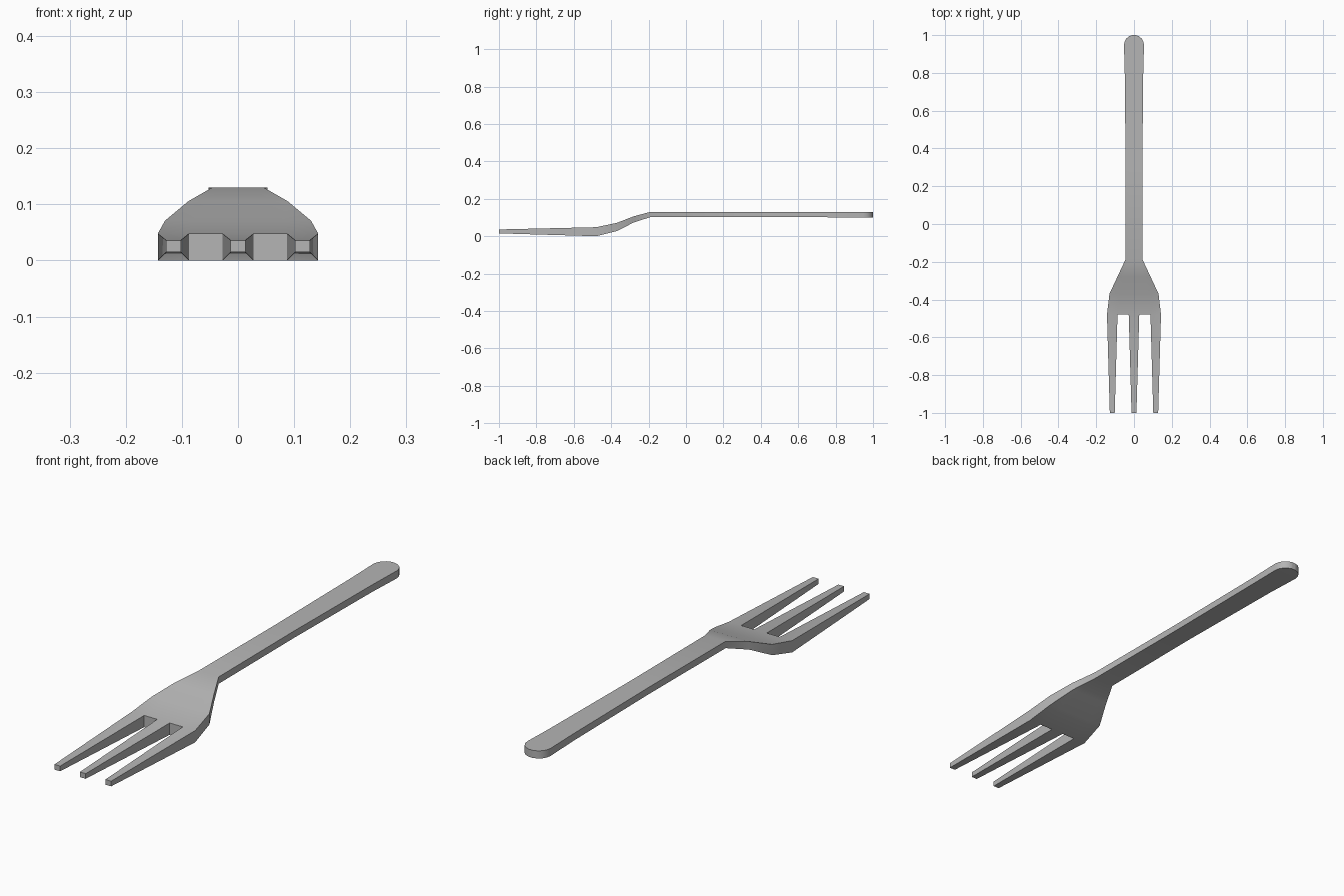
import bpy
import bmesh
from math import sin, cos, radians

cube = bpy.data.objects.get("Cube")
if cube:
    bpy.data.objects.remove(cube, do_unlink=True)

metal = bpy.data.materials.new("brushed_grey_metal")
metal.use_nodes = True
GREY = (0.46, 0.46, 0.46, 1)
metal.diffuse_color = GREY
shader = metal.node_tree.nodes["Principled BSDF"]
shader.inputs["Base Color"].default_value = GREY
shader.inputs["Roughness"].default_value = 0.5

# Columns across the head: tine, gap, tine, gap, tine (fractions of half width)
COLUMNS = [-1, -0.61, -0.195, 0.195, 0.61, 1]

# Stations along the body: y, half width, bottom z, top z
stations = [
    (-0.48, 0.143, 0.0, 0.048),
    (-0.37, 0.13, 0.027, 0.071),
    (-0.28, 0.088, 0.073, 0.106),
    (-0.19, 0.046, 0.102, 0.13),
    (0.3, 0.044, 0.102, 0.13),
    (0.8, 0.049, 0.101, 0.13),
]
# Rounded handle end
for a in (0, 20, 40, 60, 80):
    t = radians(a)
    stations.append((0.947 + 0.053 * sin(t) / sin(radians(80)),
                     0.053 * cos(t), 0.099, 0.13))

bm = bmesh.new()


def ring(y, half, low, high):
    """Lower and upper rows of vertices at one station."""
    return [[bm.verts.new((c * half, y, z)) for c in COLUMNS] for z in (low, high)]


rows = [ring(*s) for s in stations]
last = len(COLUMNS) - 1

# Top, bottom and side skins
for (lo_a, hi_a), (lo_b, hi_b) in zip(rows, rows[1:]):
    for i in range(last):
        bm.faces.new((hi_a[i], hi_a[i + 1], hi_b[i + 1], hi_b[i]))
        bm.faces.new((lo_a[i], lo_b[i], lo_b[i + 1], lo_a[i + 1]))
    for i in (0, last):
        bm.faces.new((lo_a[i], hi_a[i], hi_b[i], lo_b[i]))

# Handle end cap and front wall of the head
front = []
for lo, hi in (rows[0], rows[-1]):
    for i in range(last):
        face = bm.faces.new((lo[i], lo[i + 1], hi[i + 1], hi[i]))
        if lo is rows[0][0]:
            front.append(face)
bmesh.ops.recalc_face_normals(bm, faces=bm.faces)

# Tines: extrude every other front face and taper it to a small tip
for face, centre in zip(front[::2], (-0.115, 0, 0.115)):
    tip = bmesh.ops.extrude_discrete_faces(bm, faces=[face])["faces"][0]
    for v in tip.verts:
        v.co.x = centre + (0.013 if v.co.x > centre else -0.013)
        v.co.z = 0.036 if v.co.z > 0.024 else 0.015
        v.co.y = -1
bmesh.ops.recalc_face_normals(bm, faces=bm.faces)

mesh = bpy.data.meshes.new("fork")
bm.to_mesh(mesh)
bm.free()
mesh.materials.append(metal)
fork = bpy.data.objects.new("fork", mesh)
bpy.context.collection.objects.link(fork)

# Smooth bends with crisp edges
bpy.ops.object.select_all(action="DESELECT")
fork.select_set(True)
bpy.context.view_layer.objects.active = fork
bpy.ops.object.shade_smooth_by_angle(angle=radians(30))
